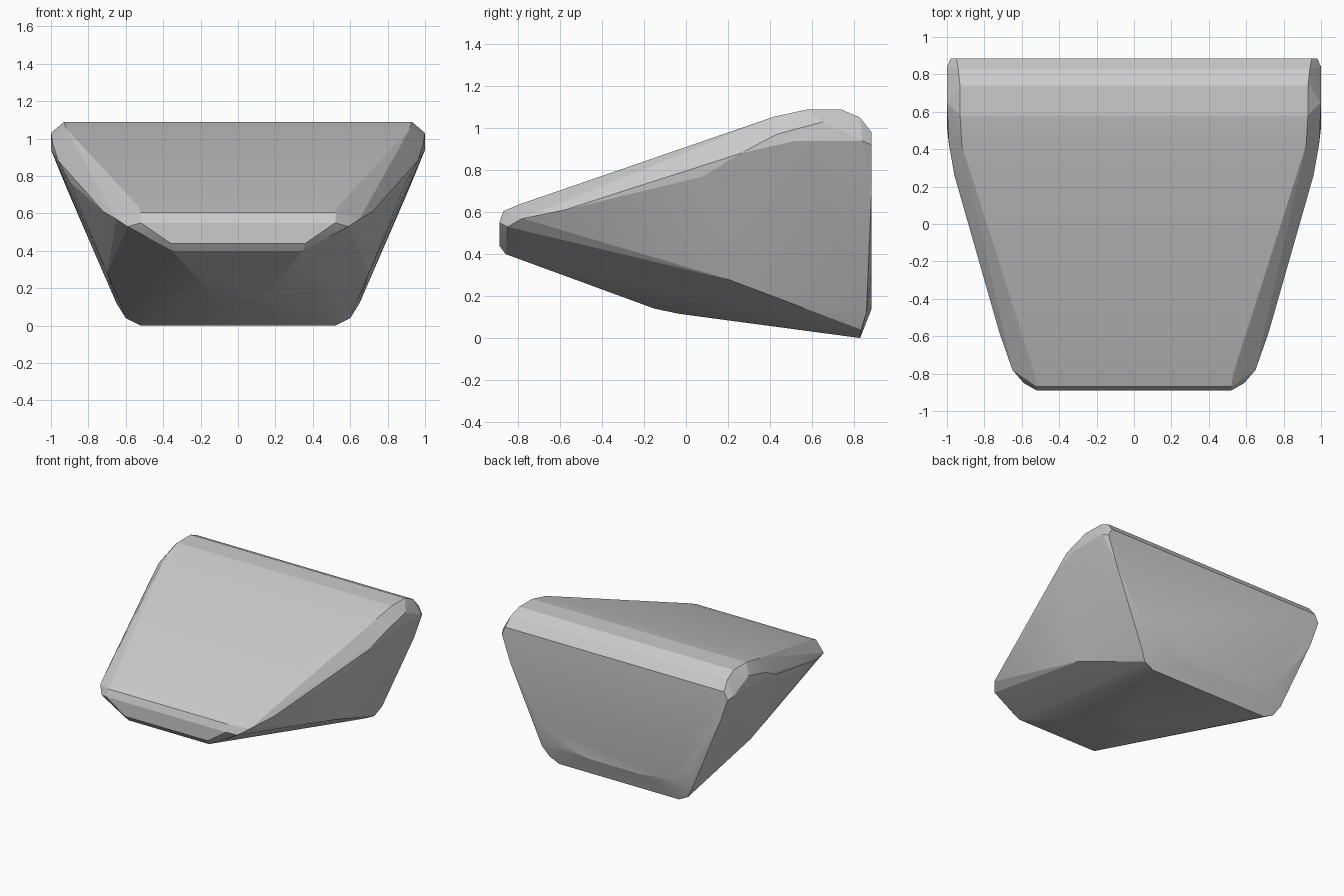
import bpy
import bmesh

cube = bpy.data.objects.get("Cube")
if cube:
    bpy.data.objects.remove(cube, do_unlink=True)

# One plain grey material
grey = bpy.data.materials.new("plain grey")
grey.use_nodes = True
colour = (0.6, 0.6, 0.6, 1)
grey.diffuse_color = colour
grey.node_tree.nodes["Principled BSDF"].inputs["Base Color"].default_value = colour

# Half sections of the wedge: each point is (half width, y, z)
nose = [(.53, -.80, .635), (.52, -.87, .605), (.52, -.89, .55), (.36, -.89, .44),
        (.35, -.86, .40), (.59, -.85, .53), (.65, -.78, .57), (.72, -.58, .61)]
crown = [(.92, .42, 1.055), (.93, .58, 1.09), (.93, .74, 1.09),
         (.94, .83, 1.05), (.95, .885, .98)]
shoulder = [(.90, .08, .77), (.96, .26, .88), (.99, .43, .97), (1, .52, .94),
            (1, .65, 1.03), (1, .84, .94), (.98, .885, .92)]
back_outline = [(.91, .885, .72), (.66, .885, .32), (.45, .885, .17), (.22, .885, .14)]
bottom = [(.52, .83, 0), (.60, .835, .04), (.65, .86, .12), (.70, .2, .28),
          (.12, -.15, .14), (.12, -.03, .115)]


def convex_body(name, points, material):
    """Wrap mirrored points in a closed convex shell."""
    bm = bmesh.new()
    for x, y, z in points:
        for side in (-1, 1):
            bm.verts.new((side * x, y, z))
    hull = bmesh.ops.convex_hull(bm, input=bm.verts[:])
    loose = {v for v in hull["geom_interior"] + hull["geom_unused"]
             if isinstance(v, bmesh.types.BMVert) and not v.link_faces}
    bmesh.ops.delete(bm, geom=list(loose), context="VERTS")
    bmesh.ops.dissolve_limit(bm, angle_limit=0.01, verts=bm.verts[:], edges=bm.edges[:])
    bmesh.ops.recalc_face_normals(bm, faces=bm.faces[:])
    mesh = bpy.data.meshes.new(name)
    bm.to_mesh(mesh)
    bm.free()
    mesh.materials.append(material)
    body = bpy.data.objects.new(name, mesh)
    bpy.context.collection.objects.link(body)
    return body


# Rounded wedge body, softened only on its tight edges
body = convex_body("wedge_body", nose + crown + shoulder + back_outline + bottom, grey)
bpy.context.view_layer.objects.active = body
body.select_set(True)
bpy.ops.object.shade_smooth_by_angle(angle=0.2)
